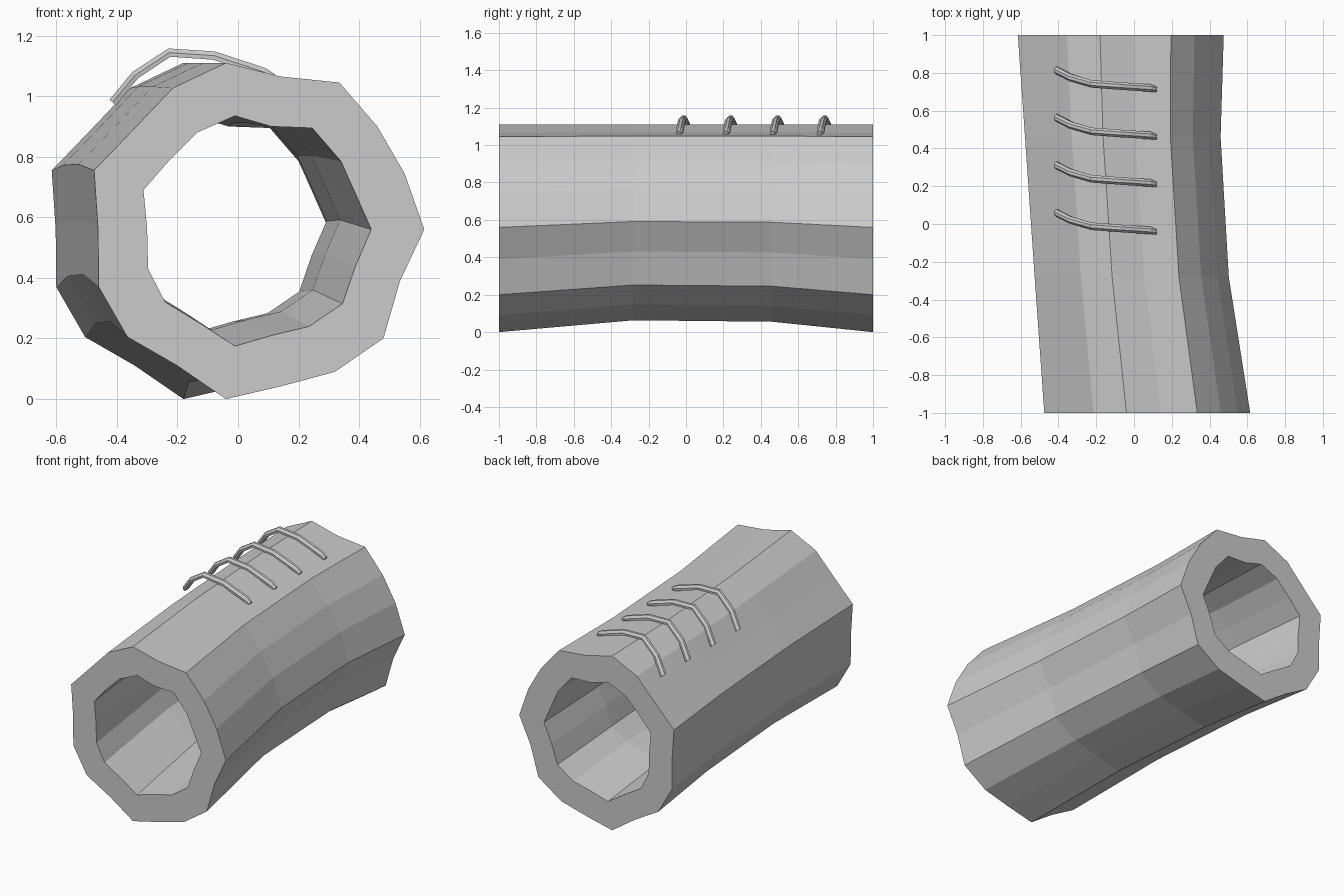
import bpy, bmesh

if "Cube" in bpy.data.objects:
    bpy.data.objects.remove(bpy.data.objects["Cube"])

# Wobbly 18-sided cross-section at the front end (x, z)
OUTER = [(-.04, 0), (.145, .043), (.32, .09), (.48, .20), (.535, .39), (.615, .56),
         (.55, .745), (.46, .90), (.335, 1.045), (.14, 1.065), (-.04, 1.11), (-.215, 1.027),
         (-.345, .89), (-.475, .755), (-.462, .56), (-.46, .37), (-.365, .205), (-.2, .11)]
INNER = [(-.01, .175), (.11, .21), (.235, .24), (.345, .315), (.388, .44), (.44, .56),
         (.387, .68), (.34, .785), (.245, .895), (.11, .9), (-.01, .935), (-.135, .88),
         (-.225, .79), (-.312, .69), (-.30, .56), (-.297, .43), (-.24, .32), (-.125, .25)]
LEFT, TOP = -.475, 1.11

# Sections along the tube: y, left edge x, scale about the top left
SECTIONS = [(-1, -.475, 1), (-.28, -.526, .943), (.46, -.577, .95), (1, -.615, 1)]


def build_tube():
    bm = bmesh.new()

    def rings(profile):
        return [[bm.verts.new((x0 + (x - LEFT) * s, y, TOP - (TOP - z) * s))
                 for x, z in profile] for y, x0, s in SECTIONS]

    def bridge(a, b):
        n = len(a)
        for i in range(n):
            j = (i + 1) % n
            bm.faces.new((a[i], a[j], b[j], b[i]))

    out, inn = rings(OUTER), rings(INNER)
    for k in range(len(SECTIONS) - 1):
        bridge(out[k], out[k + 1])
        bridge(inn[k + 1], inn[k])
    # Flat end walls
    bridge(inn[0], out[0])
    bridge(out[-1], inn[-1])
    bmesh.ops.recalc_face_normals(bm, faces=bm.faces)
    mesh = bpy.data.meshes.new("tube")
    bm.to_mesh(mesh)
    bm.free()
    bpy.context.collection.objects.link(bpy.data.objects.new("tube", mesh))


# Arched staple: path (x, y, z), swept with a six-sided section
PATH = [(-.412, .813, .978), (-.338, .775, 1.068), (-.226, .742, 1.142),
        (-.08, .731, 1.132), (.085, .72, 1.078), (.118, .713, 1.062)]
SECTION = [(-.019, -.012), (.019, -.012), (.02, .002), (.008, .016), (-.008, .016), (-.02, .002)]


def build_staple(index):
    bm = bmesh.new()
    loops = []
    for i, (x, y, z) in enumerate(PATH):
        a, b = PATH[max(i - 1, 0)], PATH[min(i + 1, len(PATH) - 1)]
        dx, dz = b[0] - a[0], b[2] - a[2]
        d = (dx * dx + dz * dz) ** .5
        w = .7 if i == len(PATH) - 1 else 1
        loops.append([bm.verts.new((x - dz / d * v * w, y - .2513 * index + u * w,
                                    z + dx / d * v * w)) for u, v in SECTION])
    for a, b in zip(loops, loops[1:]):
        for i in range(6):
            j = (i + 1) % 6
            bm.faces.new((a[i], a[j], b[j], b[i]))
    bm.faces.new(loops[0])
    bm.faces.new(loops[-1])
    bmesh.ops.recalc_face_normals(bm, faces=bm.faces)
    name = f"staple_{index + 1}"
    mesh = bpy.data.meshes.new(name)
    bm.to_mesh(mesh)
    bm.free()
    bpy.context.collection.objects.link(bpy.data.objects.new(name, mesh))


build_tube()
for n in range(4):
    build_staple(n)
